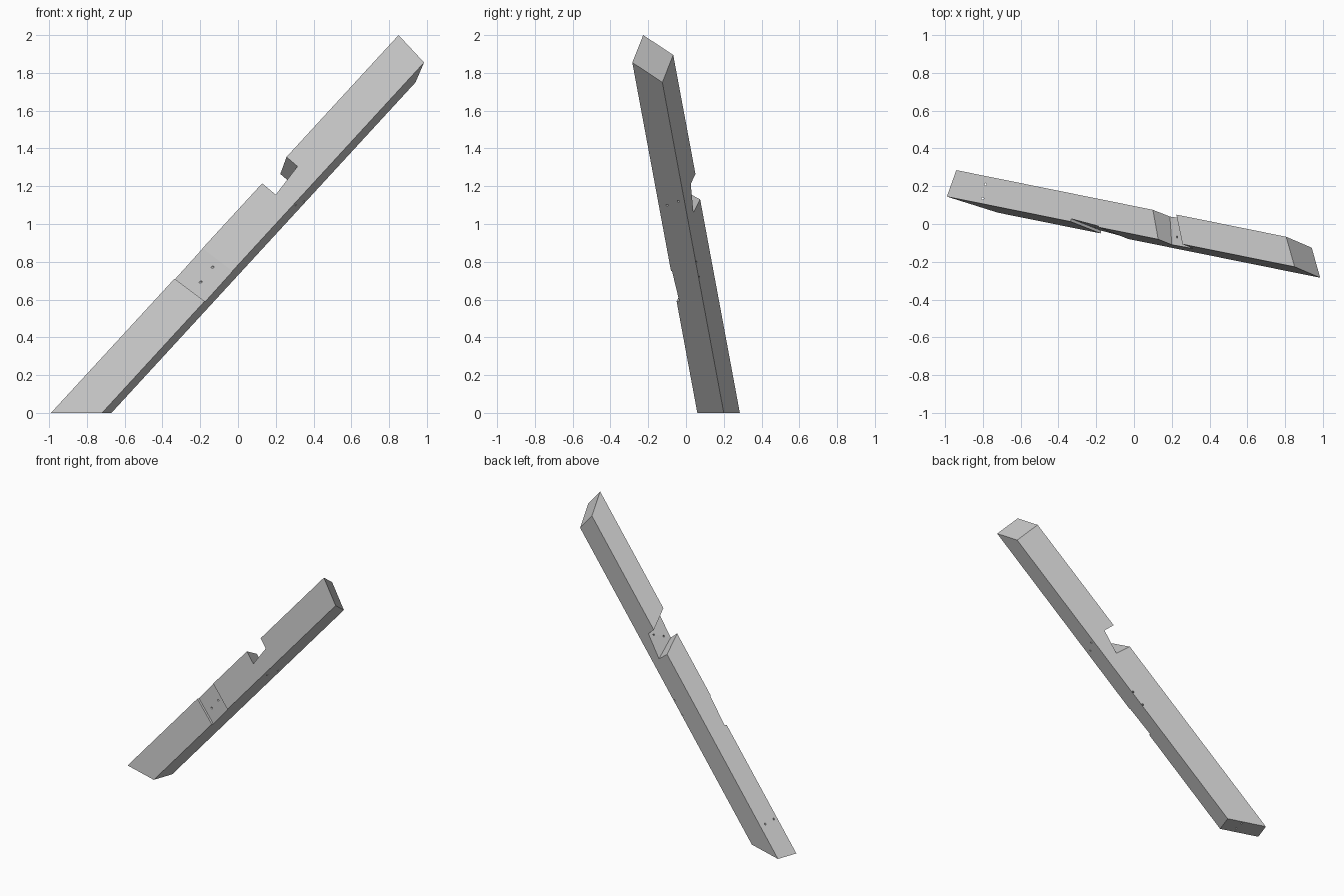
import bpy
import bmesh
from mathutils import Vector

cube = bpy.data.objects.get("Cube")
if cube:
    bpy.data.objects.remove(cube, do_unlink=True)

grey = bpy.data.materials.new("light_grey")
grey.use_nodes = True
colour = (0.6, 0.6, 0.6, 1)
grey.diffuse_color = colour
grey.node_tree.nodes["Principled BSDF"].inputs["Base Color"].default_value = colour


def on_face(x, z, back=False, depth=0.0):
    """Point on the leaning front or back plane of the beam."""
    ox, oy = (-0.94, 0.285) if back else (-0.99, 0.145)
    return Vector((x, oy - 0.315 * (x - ox) + 0.104 * z + depth, z))


def loft(name, ring_a, ring_b):
    """Solid between two matching outlines."""
    bm = bmesh.new()
    a = [bm.verts.new(p) for p in ring_a]
    b = [bm.verts.new(p) for p in ring_b]
    bm.faces.new(a)
    bm.faces.new(b[::-1])
    for i in range(len(a)):
        j = (i + 1) % len(a)
        bm.faces.new((a[i], b[i], b[j], a[j]))
    bmesh.ops.recalc_face_normals(bm, faces=bm.faces)
    return finish(name, bm)


def rod(name, start, end, radius=0.006):
    """Thin cylinder that overshoots both end points."""
    start, end = Vector(start), Vector(end)
    axis = end - start
    bm = bmesh.new()
    bmesh.ops.create_cone(bm, cap_ends=True, segments=12, radius1=radius,
                          radius2=radius, depth=axis.length + 0.06)
    obj = finish(name, bm)
    turn = axis.to_track_quat("Z", "Y").to_matrix().to_4x4()
    obj.data.transform(turn)
    obj.location = (start + end) / 2
    return obj


def finish(name, bm):
    mesh = bpy.data.meshes.new(name)
    bm.to_mesh(mesh)
    bm.free()
    mesh.materials.append(grey)
    obj = bpy.data.objects.new(name, mesh)
    bpy.context.collection.objects.link(obj)
    return obj


# Beam outline with its angled seat notch, on the front and back planes
front = [(-0.99, 0), (0.128, 1.215), (0.20, 1.155), (0.315, 1.305),
         (0.257, 1.355), (0.85, 2.0), (0.985, 1.855), (-0.72, 0)]
back = [(-0.94, 0), (0.10, 1.13), (0.19, 1.06), (0.285, 1.212),
        (0.224, 1.265), (0.805, 1.895), (0.94, 1.75), (-0.67, 0)]
beam = loft("notched_brace_beam", [on_face(*p) for p in front],
            [on_face(*p, back=True) for p in back])

# Shallow tapered recess across the front
lap = [(-0.375, 0.74, 0.016), (-0.225, 0.90, 0.006),
       (0.01, 0.72, 0.006), (-0.135, 0.56, 0.016)]
cutters = [loft("recess_cutter", [on_face(x, z, depth=-0.05) for x, z, d in lap],
                [on_face(x, z, depth=d) for x, z, d in lap])]

# Pairs of screw holes: foot, front recess and seat notch
holes = [((-0.80, 0.135, 0), (-0.80, 0.135, 0.2)),
         ((-0.785, 0.21, 0), (-0.785, 0.21, 0.19)),
         ((-0.215, -0.028, 0.69), (-0.008, 0.075, 0.72)),
         ((-0.145, -0.041, 0.77), (0.066, 0.06, 0.80)),
         ((0.23, -0.07, 1.172), (0.307, -0.10, 1.10)),
         ((0.271, -0.01, 1.192), (0.348, -0.04, 1.12))]
cutters += [rod("screw_hole_cutter", *h) for h in holes]

for cutter in cutters:
    cutter.hide_render = True
    mod = beam.modifiers.new("cut", "BOOLEAN")
    mod.operation = "DIFFERENCE"
    mod.solver = "EXACT"
    mod.object = cutter

# Keep the cut result and drop the cutters
bpy.context.view_layer.update()
graph = bpy.context.evaluated_depsgraph_get()
cut_mesh = bpy.data.meshes.new_from_object(beam.evaluated_get(graph))
beam.modifiers.clear()
beam.data = cut_mesh
for cutter in cutters:
    bpy.data.objects.remove(cutter, do_unlink=True)
